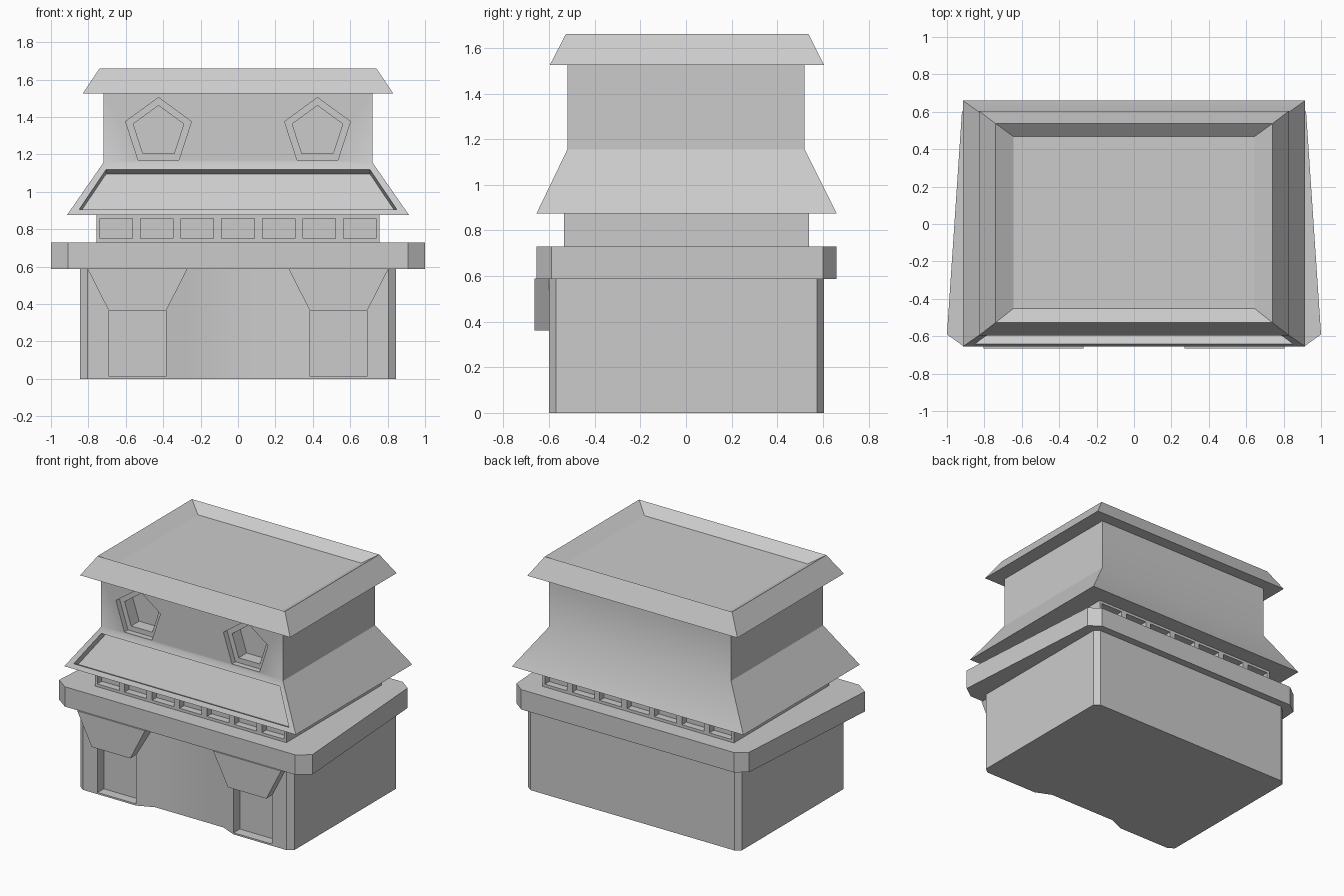
import bpy, bmesh, math
from mathutils import Vector

if "Cube" in bpy.data.objects:
    bpy.data.objects.remove(bpy.data.objects["Cube"])


def loft(name, rings):
    """Closed solid skinned through rings of equal point count."""
    bm = bmesh.new()
    vr = [[bm.verts.new(p) for p in r] for r in rings]
    n = len(vr[0])
    for a, b in zip(vr, vr[1:]):
        for i in range(n):
            j = (i + 1) % n
            bm.faces.new((a[i], a[j], b[j], b[i]))
    bm.faces.new(vr[0][::-1])
    bm.faces.new(vr[-1])
    bmesh.ops.recalc_face_normals(bm, faces=bm.faces)
    me = bpy.data.meshes.new(name)
    bm.to_mesh(me)
    bm.free()
    ob = bpy.data.objects.new(name, me)
    bpy.context.collection.objects.link(ob)
    return ob


def rect(hx, y0, y1, z):
    return [(-hx, y0, z), (hx, y0, z), (hx, y1, z), (-hx, y1, z)]


def prism_z(name, half, z0, z1):
    """Plan outline mirrored in x, extruded upward."""
    pts = half + [(-x, y) for x, y in reversed(half)]
    return loft(name, [[(x, y, z) for x, y in pts] for z in (z0, z1)])


def prism_y(name, pts, y0, y1):
    """Front outline extruded in depth."""
    return loft(name, [[(x, y, z) for x, z in pts] for y in (y0, y1)])


def box_xz(cx, w, z0, z1):
    return [(cx - w, z0), (cx + w, z0), (cx + w, z1), (cx - w, z1)]


def pentagon(cx, cz, r):
    return [(cx + r * math.sin(k * math.tau / 5), cz + r * math.cos(k * math.tau / 5))
            for k in range(5)]


def cut(target, cutter):
    m = target.modifiers.new("cut", 'BOOLEAN')
    m.operation = 'DIFFERENCE'
    m.solver = 'EXACT'
    m.object = cutter
    bpy.context.view_layer.objects.active = target
    bpy.ops.object.modifier_apply(modifier=m.name)
    bpy.data.objects.remove(cutter, do_unlink=True)


# Ground storey: chamfered corners, set-back centre wall
base = prism_z("ground_storey", [(0.27, -0.55), (0.385, -0.6), (0.805, -0.6), (0.845, -0.57),
                                 (0.845, 0.575), (0.805, 0.605)], 0, 0.59)
# Doorways with hoods above
for s, side in ((-1, "left"), (1, "right")):
    cx = s * 0.5375
    cut(base, prism_y("door_cutter", box_xz(cx, 0.152, 0.012, 0.362), -0.8, -0.53))
    prism_y("door_hood_" + side, [(cx - 0.152, 0.362), (cx + 0.152, 0.362),
                                  (cx + 0.268, 0.59), (cx - 0.268, 0.59)], -0.665, -0.54)

# Ledge slab, wider at the front
ledge = prism_z("ledge_slab", [(0.91, -0.655), (1.0, -0.59), (0.92, 0.6), (0.84, 0.66)],
                0.588, 0.73)

# Window band with seven recesses front and back
band = loft("window_band", [rect(0.757, -0.535, 0.54, z) for z in (0.725, 0.88)])
for i in range(-3, 4):
    outline = box_xz(i * 0.2168, 0.087, 0.75, 0.857)
    cut(band, prism_y("window_cutter", outline, -0.6, -0.485))
    cut(band, prism_y("window_cutter", outline, 0.49, 0.6))

# Flared skirt roof and upper walls
upper = loft("upper_storey", [rect(0.915, -0.655, 0.66, 0.875),
                              rect(0.72, -0.52, 0.52, 1.155),
                              rect(0.72, -0.52, 0.52, 1.53)])
# Sunken panel on the front slope
normal = Vector((0, -0.28, 0.135)).normalized()
panel = [Vector((x, -0.655 + (z - 0.875) * 0.135 / 0.28, z))
         for x, z in ((-0.85, 0.905), (0.85, 0.905), (0.705, 1.12), (-0.705, 1.12))]
cut(upper, loft("panel_cutter", [[p + normal * d for p in panel] for d in (0.05, -0.056)]))
# Stepped five-sided windows
for s in (-1, 1):
    for r, depth in ((0.185, 0.04), (0.142, 0.13)):
        cut(upper, prism_y("pentagon_cutter", pentagon(s * 0.425, 1.319, r),
                           -0.7, -0.52 + depth))

# Top roof with sunken deck
roof = loft("top_roof", [rect(0.83, -0.597, 0.605, 1.525),
                         rect(0.74, -0.527, 0.537, 1.66),
                         rect(0.645, -0.452, 0.468, 1.60)])

# Keep edges sharp above 30 degrees
bpy.ops.object.select_all(action='DESELECT')
for ob in (base, upper):
    ob.select_set(True)
bpy.context.view_layer.objects.active = upper
bpy.ops.object.shade_smooth_by_angle(angle=math.radians(30))
